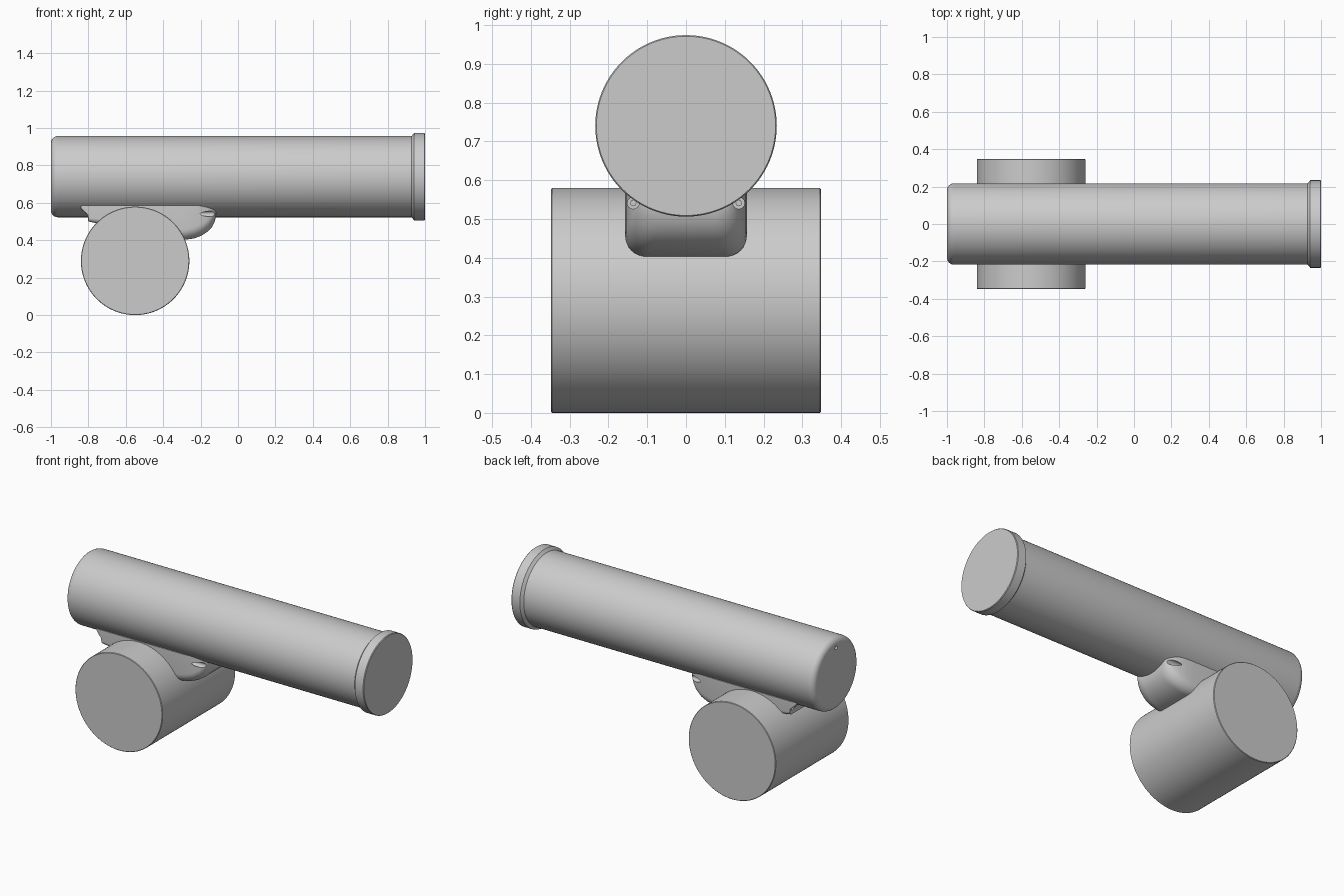
import bpy, bmesh, math
from mathutils import Vector

cube = bpy.data.objects.get("Cube")
if cube:
    bpy.data.objects.remove(cube)

grey = bpy.data.materials.new("light grey")
grey.use_nodes = True
grey.diffuse_color = (0.6, 0.6, 0.6, 1)
bsdf = next(n for n in grey.node_tree.nodes if n.type == 'BSDF_PRINCIPLED')
bsdf.inputs["Base Color"].default_value = (0.6, 0.6, 0.6, 1)


def loft(name, rings, closed_ends=True):
    """Skin a list of equal-length point rings into a closed solid."""
    bm = bmesh.new()
    loops = [[bm.verts.new(p) for p in ring] for ring in rings]
    n = len(loops[0])
    for a, b in zip(loops, loops[1:]):
        for i in range(n):
            j = (i + 1) % n
            bm.faces.new((a[i], a[j], b[j], b[i]))
    bm.faces.new(loops[0])
    bm.faces.new(loops[-1])
    bmesh.ops.recalc_face_normals(bm, faces=bm.faces)
    mesh = bpy.data.meshes.new(name)
    bm.to_mesh(mesh)
    bm.free()
    mesh.materials.append(grey)
    ob = bpy.data.objects.new(name, mesh)
    bpy.context.collection.objects.link(ob)
    return ob


def turned(name, profile, centre, axis='X', sides=96):
    """Round solid from (position, radius) pairs along an axis."""
    rings = []
    for pos, r in profile:
        ring = []
        for i in range(sides):
            t = math.tau * i / sides
            u, v = r * math.cos(t), r * math.sin(t)
            ring.append(Vector(centre) + Vector((pos, u, v) if axis == 'X' else (u, pos, v)))
        rings.append(ring)
    return loft(name, rings)


def smooth(ob, degrees=30):
    bpy.ops.object.select_all(action='DESELECT')
    ob.select_set(True)
    bpy.context.view_layer.objects.active = ob
    bpy.ops.object.shade_smooth_by_angle(angle=math.radians(degrees))


def cut(ob, cutter):
    mod = ob.modifiers.new("cut", 'BOOLEAN')
    mod.operation = 'DIFFERENCE'
    mod.solver = 'EXACT'
    mod.object = cutter
    bpy.context.view_layer.objects.active = ob
    bpy.ops.object.modifier_apply(modifier=mod.name)
    bpy.data.objects.remove(cutter)


# Main tube with a rounded rear end and a lipped collar at the other
R, FILLET, AXIS_Z = 0.217, 0.036, 0.74
profile = []
for k in range(7):
    a = math.pi / 2 * k / 6
    profile.append((-1 + FILLET * (1 - math.sin(a)), R - FILLET * (1 - math.cos(a))))
profile.sort()
profile += [(0.928, R), (0.942, 0.234), (0.996, 0.234), (1, 0.231)]
tube = turned("main_tube", profile, (0, 0, AXIS_Z))
cut(tube, turned("hole_cutter", [(-1.1, 0.011), (-0.98, 0.011)], (0, 0, 0.9), sides=20))
smooth(tube)

# Crosswise bar
bar = turned("cross_bar", [(-0.348, 0.287), (-0.345, 0.29), (0.345, 0.29), (0.348, 0.287)],
             (-0.55, 0, 0.29), 'Y')
smooth(bar)


# Saddle bracket: rounded U sections, tapering into a nose
def section(x, half, bottom, radius, top=0.585):
    radius = min(radius, (top - bottom) * 0.8)
    right = [(half, top)]
    for k in range(9):
        a = math.pi / 2 * k / 8
        right.append((half - radius * (1 - math.cos(a)), bottom + radius * (1 - math.sin(a))))
    pts = right + [(-y, z) for y, z in reversed(right)]
    return [(x, y, z) for y, z in pts]


stations = [(-0.84, 0.150, 0.57, 0.01), (-0.815, 0.157, 0.545, 0.01),
            (-0.803, 0.157, 0.53, 0.015), (-0.80, 0.157, 0.50, 0.02),
            (-0.70, 0.157, 0.48, 0.03), (-0.40, 0.157, 0.403, 0.05),
            (-0.28, 0.157, 0.403, 0.055), (-0.235, 0.155, 0.41, 0.06),
            (-0.195, 0.150, 0.425, 0.06), (-0.16, 0.141, 0.448, 0.06),
            (-0.138, 0.131, 0.472, 0.06), (-0.124, 0.120, 0.5, 0.05),
            (-0.118, 0.110, 0.53, 0.03)]
bracket = loft("saddle_bracket", [section(*s) for s in stations])

# Screw channels at both ends of the bracket, with a screw in each
for side, tag in ((1, "back"), (-1, "front")):
    y = 0.136 * side
    for end, x0, x1 in (("nose", -0.26, 0), ("tail", -0.9, -0.79)):
        cut(bracket, turned("channel_cutter", [(x0, 0.015), (x1, 0.015)], (0, y, 0.541), sides=24))
        inner = x0 if end == "nose" else x1
        out = 0.012 if end == "nose" else -0.012
        screw = turned(f"{tag}_{end}_screw",
                       sorted([(inner - out, 0.008), (inner + out, 0.008)]), (0, y, 0.541), sides=16)
        smooth(screw)
smooth(bracket, 35)
